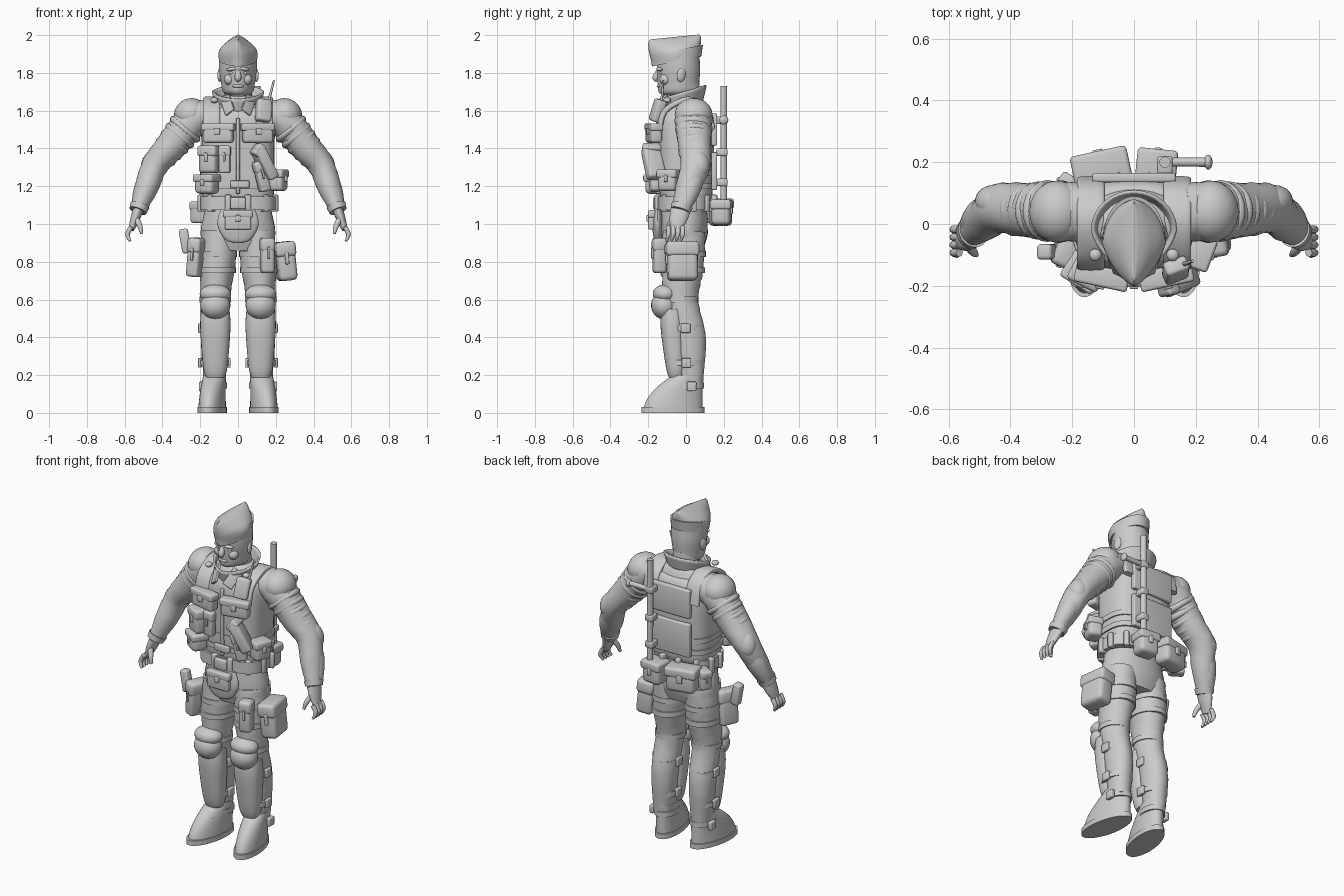
import bpy, bmesh, math
from mathutils import Euler, Matrix, Vector

cube = bpy.data.objects.get("Cube")
if cube:
    bpy.data.objects.remove(cube)

shade = (.6, .6, .6, 1)
grey = bpy.data.materials.new("plain grey")
grey.use_nodes = True
grey.diffuse_color = shade
grey.node_tree.nodes["Principled BSDF"].inputs["Base Color"].default_value = shade
parts = []
vest_width, vest_depth = .2, .16
sideways, forward = Vector((1, 0, 0)), Vector((0, 1, 0))


def finish(name, bm, location=(0, 0, 0), rotation=(0, 0, 0)):
    bmesh.ops.recalc_face_normals(bm, faces=bm.faces)
    mesh = bpy.data.meshes.new(name)
    bm.to_mesh(mesh)
    bm.free()
    obj = bpy.data.objects.new(name, mesh)
    obj.location = location
    obj.rotation_euler = [math.radians(angle) for angle in rotation]
    mesh.materials.append(grey)
    bpy.context.collection.objects.link(obj)
    parts.append(obj)
    return obj


def smooth_path(rings, steps):
    """Pass a smooth curve through the rings, radii included."""
    rings = [Vector(ring) for ring in rings]
    padded = [rings[0], *rings, rings[-1]]
    path = []
    for before, start, end, after in zip(padded, padded[1:], padded[2:], padded[3:]):
        slope_in, slope_out, gap = (end - before) / 2, (after - start) / 2, end - start
        for k in range(steps):
            t = k / steps
            bend = gap * 3 - slope_in * 2 - slope_out
            path.append(start + slope_in * t + bend * t ** 2 + (slope_in + slope_out - gap * 2) * t ** 3)
    return path + [rings[-1]]


def skin(name, rings, flat=False, axis=forward, power=2, wrinkle=0, tilt=0, taper=0, steps=4, sides=32, caps=True):
    """Skin rings of (x, y, z, radius, radius along axis); flat rings stay level."""
    path = smooth_path(rings, steps)
    bm, loops = bmesh.new(), []
    for i, ring in enumerate(path):
        centre, across, along = ring.to_3d(), sideways, forward
        if not flat:
            ahead, behind = path[min(i + 1, len(path) - 1)], path[max(i - 1, 0)]
            heading = (ahead.to_3d() - behind.to_3d()).normalized()
            across = heading.cross(axis).normalized()
            along = across.cross(heading)
        loop = []
        for k in range(sides):
            angle = math.tau * k / sides
            c, s = math.cos(angle), math.sin(angle)
            fold = 1 + wrinkle * math.sin(i * 1.7 + 2 * math.sin(2 * angle + i))
            u = math.copysign(abs(c) ** (2 / power), c) * ring[3] * fold * (1 - taper * max(0, -s))
            v = math.copysign(abs(s) ** (2 / power), s) * ring[4] * fold
            loop.append(bm.verts.new(centre + across * u + along * v + Vector((0, 0, tilt * v))))
        loops.append(loop)
    for lower, upper in zip(loops, loops[1:]):
        for k in range(sides):
            after = (k + 1) % sides
            bm.faces.new((lower[k], lower[after], upper[after], upper[k]))
    if caps:
        bm.faces.new(loops[0])
        bm.faces.new(loops[-1])
    return finish(name, bm)


def limb(name, points, radii, depth=1, **style):
    return skin(name, [(*point, r, r * depth) for point, r in zip(points, radii)], **style)


def level(name, y, rows, x=0, **style):
    """Level loft from rows of (height, half width, half depth)."""
    return skin(name, [(x, y, z, wide, deep) for z, wide, deep in rows], flat=True, **style)


def band(name, centre, wide, deep, height=.03, **style):
    x, y, z = centre
    return level(name, y, [(z + end * height / 2, wide, deep) for end in (-1, 1)], x=x, steps=1, **style)


def ball(name, location, size, rotation=(0, 0, 0)):
    bm = bmesh.new()
    bmesh.ops.create_uvsphere(bm, u_segments=24, v_segments=16, radius=1, matrix=Matrix.Diagonal((*size, 1)))
    return finish(name, bm, location, rotation)


def box(name, location, size, lean=0, tilt=0, spin=0):
    bm = bmesh.new()
    bmesh.ops.create_cube(bm, size=1, matrix=Matrix.Diagonal((*size, 1)))
    bmesh.ops.bevel(bm, geom=bm.edges[:], offset=min(size) / 4, segments=3, profile=.5, affect="EDGES")
    return finish(name, bm, location, (lean, tilt, spin))


def pouch(name, location, size, tilt=0, spin=0):
    """Bevelled bag with an overhanging flap and a fastener."""
    wide, deep, high = size
    box(name, location, size, tilt=tilt, spin=spin)
    place = Matrix.LocRotScale(Vector(location), Euler((0, math.radians(tilt), math.radians(spin))), None)
    box(name + "_flap", place @ Vector((0, 0, high / 3)), (wide * 1.1, deep * 1.1, high * .4), tilt=tilt, spin=spin)
    box(name + "_tab", place @ Vector((0, -deep / 2, high / 10)), (wide / 5, .02, high / 3), tilt=tilt, spin=spin)


def hang(name, x, z, size, face=-1, tilt=0, make=pouch):
    """Set a pouch flat against the vest outline, on the front or the back."""
    q = abs(x) / vest_width
    r = (1 - q ** 3) ** (1 / 3)
    outward = Vector((math.copysign(q * q / vest_width, x), face * r * r / vest_depth, 0)).normalized()
    location = Vector((x, face * r * vest_depth, z)) + outward * size[1] * .3
    make(name, location, size, tilt=tilt, spin=math.degrees(math.atan2(outward.x, -outward.y)))


# Head
limb("neck", [(0, 0, 1.6), (0, 0, 1.75)], [.08, .07])
level("head", -.04, [(1.68, .05, .08), (1.7, .08, .105), (1.75, .09, .11), (1.82, .1, .115), (1.9, .1, .11)], taper=.25)
limb("nose", [(0, -.14, 1.82), (0, -.16, 1.775), (0, -.15, 1.76)], [.01, .018, .01])
ball("lips", (0, -.14, 1.73), (.03, .015, .01))

# Folded cap with a fore and aft ridge
level("cap", -.06, [(1.86, .1, .12), (1.92, .1, .135), (1.97, .05, .14), (1.99, .01, .13)], tilt=.1, taper=.3)
level("cap_fold", -.05, [(1.86, .1, .13), (1.92, .1, .14)], tilt=.2, taper=.3)
ball("cap_badge", (.04, -.16, 1.91), (.01, .01, .01))

# Jacket and flared collar
level("jacket", 0, [(1.1, .18, .12), (1.4, .19, .13), (1.55, .2, .13), (1.64, .15, .1), (1.68, .08, .07)], wrinkle=.01)
collar = level("collar", -.02, [(1.62, .1, .1), (1.7, .13, .12)], tilt=.3, caps=False, taper=.2)
collar.modifiers.new("thickness", "SOLIDIFY").thickness = .01

# Armoured vest
level("vest", 0, [(1.13, .17, .12), (1.16, .19, .14), (1.5, .19, .15), (1.6, .16, .13), (1.62, .13, .1)], power=3)
for name, z, high in (("upper", 1.5, .17), ("lower", 1.28, .2)):
    box(name + "_back_panel", (0, .15, z), (.27, .03, high))
box("vest_zip", (0, -.15, 1.36), (.02, .02, .4))
for z in (1.2, 1.27):
    band("vest_side_strap", (0, 0, z), .2, .15, power=3)

# Vest load
for x, side in ((-.1, "right"), (.1, "left")):
    hang(side + "_chest_pouch", x, 1.48, (.16, .06, .1))
hang("radio_pouch", -.14, 1.34, (.1, .08, .14))
hang("utility_pouch", -.15, 1.21, (.11, .09, .1))
hang("side_pouch", .19, 1.23, (.1, .08, .11))
hang("magazine_pouch", .12, 1.25, (.06, .06, .16), tilt=-14)
hang("inner_pouch", -.07, 1.34, (.06, .04, .14))
hang("front_label", .01, 1.21, (.1, .02, .04), make=box)
hang("holster_body", .13, 1.32, (.06, .1, .18), tilt=-28, make=box)
hang("holster_grip", .1, 1.39, (.05, .1, .07), tilt=35, make=box)
box("shoulder_radio", (.135, -.15, 1.6), (.08, .05, .12), lean=-15, tilt=8, spin=20)
limb("radio_aerial", [(.16, -.13, 1.64), (.19, -.12, 1.76)], [.008, .005], sides=10)

# Belt, trouser seat and groin guard
level("trouser_seat", -.01, [(1.1, .17, .12), (.95, .2, .125), (.86, .16, .1)], wrinkle=.01)
band("belt", (0, -.01, 1.11), .2, .14, height=.07, power=3)
box("belt_buckle", (0, -.16, 1.11), (.08, .03, .06))
loops = 12
for i in range(loops):
    angle = math.tau * (i + .5) / loops
    box("belt_loop", (.2 * math.cos(angle), .15 * math.sin(angle), 1.11), (.03, .04, .09), spin=math.degrees(angle) + 90)
level("groin_guard", -.15, [(1.08, .09, .02), (1, .11, .03), (.92, .07, .02), (.9, .02, .01)])
pouch("groin_pouch", (0, -.18, 1.02), (.14, .04, .1))

# Belt bags and side baton
hang("back_large_bag", -.1, 1.06, (.17, .1, .14), face=1)
hang("back_small_bag", .07, 1.06, (.12, .1, .13), face=1)
hang("bag_side_pocket", -.18, 1.06, (.06, .09, .11), face=1)
limb("baton_shaft", [(.1, .2, 1.1), (.1, .2, 1.73)], [.017, .018])
limb("baton_handle", [(.08, .2, 1.55), (.24, .2, 1.55)], [.014, .015])
ball("baton_knob", (.24, .2, 1.55), (.014, .024, .024))
for z in (1.22, 1.38, 1.55):
    box("baton_clip", (.1, .19, z), (.05, .06, .04))

# Thigh gear
pouch("left_thigh_bag", (.25, -.02, .8), (.1, .16, .2), tilt=-6, spin=8)
pouch("left_thigh_magazine", (.155, -.14, .83), (.07, .07, .18), spin=12)
pouch("right_thigh_holster", (-.22, -.08, .82), (.07, .11, .2), tilt=5, spin=-25)
box("pistol_grip", (-.28, -.09, .91), (.05, .05, .13), tilt=-10)

for s, side in ((1, "left_"), (-1, "right_")):
    def at(x, y, z):
        return Vector((s * x, y, z))

    # Face details
    ball(side + "brow", at(.034, -.14, 1.82), (.03, .015, .01), (0, s * 8, s * 18))
    ball(side + "eye", at(.034, -.135, 1.8), (.016, .01, .008))
    ball(side + "cheek", at(.045, -.11, 1.765), (.03, .03, .03))
    ball(side + "ear", at(.095, -.025, 1.79), (.012, .024, .038), (-12, 0, s * 20))

    # Vest shoulder strap and collar point
    limb(side + "vest_strap", [at(.14, -.14, 1.5), at(.14, -.11, 1.6), at(.14, .01, 1.66), at(.14, .11, 1.61),
                               at(.14, .14, 1.5)], [.015] * 5, depth=3, axis=sideways, power=4)
    box(side + "collar_point", at(.055, -.13, 1.63), (.06, .015, .11), lean=-30, tilt=s * 35, spin=s * 25)
    ball(side + "strap_button", at(.125, -.1, 1.655), (.02, .02, .015))

    # Arm with layered shoulder plates
    shoulder, elbow, wrist = at(.24, .04, 1.55), at(.44, .05, 1.31), at(.53, -.03, 1.07)
    limb(side + "sleeve", [at(.16, .04, 1.58), shoulder, shoulder.lerp(elbow, .6), elbow, elbow.lerp(wrist, .5), wrist],
         [.08, .09, .08, .07, .06, .04], depth=1.1, wrinkle=.03)
    ball(side + "shoulder_cap", shoulder + at(.01, 0, .03), (.09, .1, .085), (0, s * 30, 0))
    for i in range(5):
        width = .1 - i / 180
        ball(side + "arm_plate", shoulder.lerp(elbow, .2 + i / 7), (width, width, .038), (0, s * -40, 0))
    ball(side + "elbow_pad", elbow + at(.01, .02, .01), (.06, .055, .08), (10, s * -25, 0))
    limb(side + "forearm_guard", [elbow.lerp(wrist, t) + at(.01, .015, 0) for t in (.15, .4, .65, .9)],
         [.045, .055, .05, .035])
    limb(side + "cuff", [elbow.lerp(wrist, .88), wrist], [.052, .047], depth=1.1)

    # Hand
    knuckles = at(.565, -.055, .97)
    limb(side + "palm", [wrist, wrist.lerp(knuckles, .5), knuckles], [.028, .024, .015], depth=1.9)
    for i in range(4):
        root = knuckles + Vector((0, .037 - i / 40, .015))
        limb(side + "finger", [root, root + at(.02, 0, -.04), root + at(.006, -.01, -.075)], [.013, .012, .007], sides=10)
    limb(side + "thumb", [at(.54, -.065, 1.03), at(.52, -.09, .99), at(.51, -.1, .95)], [.016, .014, .008], sides=10)

    # Trouser leg
    hip, knee, calf, ankle = at(.1, -.01, .96), at(.12, -.025, .6), at(.125, .02, .38), at(.125, .025, .15)
    limb(side + "trouser_leg", [hip, hip.lerp(knee, .5), knee, calf, ankle], [.095, .095, .076, .072, .055],
         depth=1.18, wrinkle=.025, steps=7)
    for t in (.33, .57):
        band(side + "thigh_strap", hip.lerp(knee, t), .1, .12)

    # Knee and shin armour
    band(side + "knee_strap", knee, .084, .09)
    ball(side + "upper_knee_plate", knee + at(0, -.085, .03), (.083, .066, .05))
    ball(side + "lower_knee_plate", knee + at(0, -.09, -.03), (.08, .07, .075))
    limb(side + "shin_guard", [at(.12, -.07, .55), at(.12, -.07, .45), at(.12, -.055, .25), at(.12, -.05, .19)],
         [.075, .08, .065, .05], depth=.8, power=2.4)
    for t in (-.3, .5):
        centre = calf.lerp(ankle, t) - forward * .02
        band(side + "shin_strap", centre, .077, .095)
        for end in (1, -1):
            box(side + "strap_buckle", centre + sideways * end * .076, (.02, .05, .05))

    # Boot, turned slightly outward
    rise = [i / 6 for i in range(7)]
    boot = [skin(side + "boot", [(0, -.07 + .08 * t * t, .2 * t, .07 - .01 * t, .16 - .08 * t * t) for t in rise], flat=True),
            band(side + "boot_sole", (0, -.07, .015), .073, .17),
            band(side + "toe_guard", (0, -.06, .12), .06, .09),
            band(side + "ankle_strap", (0, .005, .145), .066, .09)]
    for obj in boot:
        obj.location = at(.125, 0, 0)
        obj.rotation_euler.z = math.radians(s * 10)
    box(side + "ankle_buckle", at(.195, .03, .14), (.025, .05, .05))

# Smooth shading with crisp edges
bpy.ops.object.select_all(action="DESELECT")
for obj in parts:
    obj.select_set(True)
bpy.context.view_layer.objects.active = parts[0]
bpy.ops.object.shade_smooth_by_angle(angle=math.radians(40))
